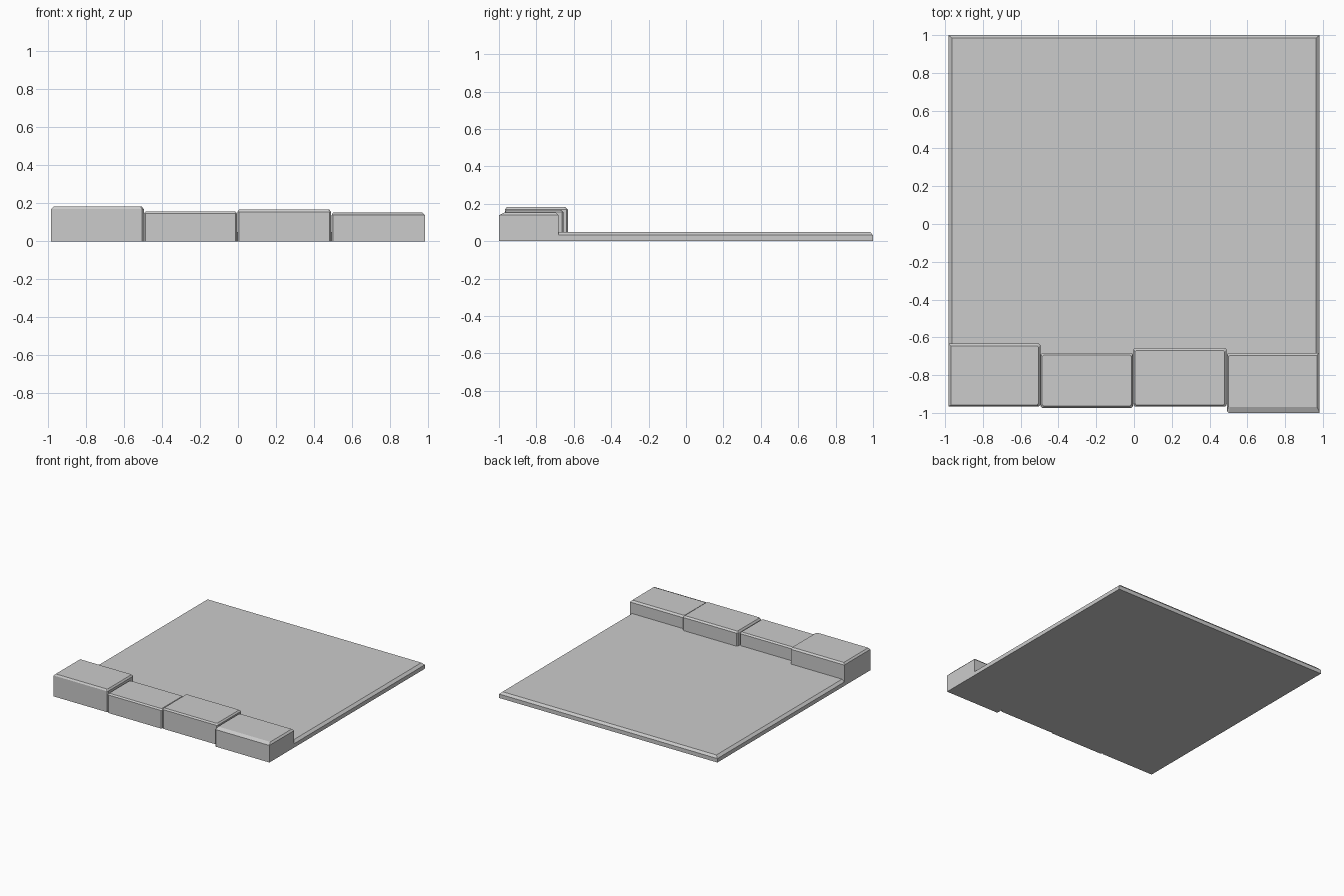
import bpy, bmesh

if "Cube" in bpy.data.objects:
    bpy.data.objects.remove(bpy.data.objects["Cube"])


def outline(x0, x1, y0, y1, cl, cr):
    # Rectangle with corner cuts on its left (cl) and right (cr) sides
    return [(x0 + cl, y0), (x1 - cr, y0), (x1, y0 + cr), (x1, y1 - cr),
            (x1 - cr, y1), (x0 + cl, y1), (x0, y1 - cl), (x0, y0 + cl)]


def stone(name, x0, x1, y0, y1, top, drop, inset, cl=0.0, cr=0.0):
    # Block with a chamfered top; inset = left, right, front, back
    l, r, f, b = inset
    low = outline(x0, x1, y0, y1, cl, cr)
    high = outline(x0 + l, x1 - r, y0 + f, y1 - b, cl, cr)
    bm = bmesh.new()
    rings = [[bm.verts.new((x, y, z)) for x, y in pts]
             for pts, z in ((low, 0), (low, top - drop), (high, top))]
    bm.faces.new(rings[0][::-1])
    bm.faces.new(rings[2])
    n = len(low)
    for a, c in zip(rings, rings[1:]):
        for i in range(n):
            j = (i + 1) % n
            bm.faces.new((a[i], a[j], c[j], c[i]))
    bmesh.ops.remove_doubles(bm, verts=bm.verts, dist=0.0001)
    bmesh.ops.recalc_face_normals(bm, faces=bm.faces)
    mesh = bpy.data.meshes.new(name)
    bm.to_mesh(mesh)
    bm.free()
    bpy.context.collection.objects.link(bpy.data.objects.new(name, mesh))


# Thin floor slab
stone("floor_slab", -0.983, 0.983, -0.95, 1.0, 0.05, 0.018, (0.02, 0.02, 0.0, 0.016))

# Row of four uneven edging stones
C = 0.008
stone("edge_stone_1", -0.983, -0.496, -0.967, -0.632, 0.183, 0.013, (0.013, 0.01, 0.009, 0.013), 0, C)
stone("edge_stone_2", -0.494, -0.006, -0.973, -0.682, 0.158, 0.011, (0.008, 0.008, 0.01, 0.012), C, C)
stone("edge_stone_3", -0.003, 0.490, -0.967, -0.656, 0.168, 0.012, (0.008, 0.01, 0.009, 0.013), C, C)
stone("edge_stone_4", 0.493, 0.983, -1.0, -0.682, 0.153, 0.014, (0.008, 0.013, 0.03, 0.013), C, 0)
